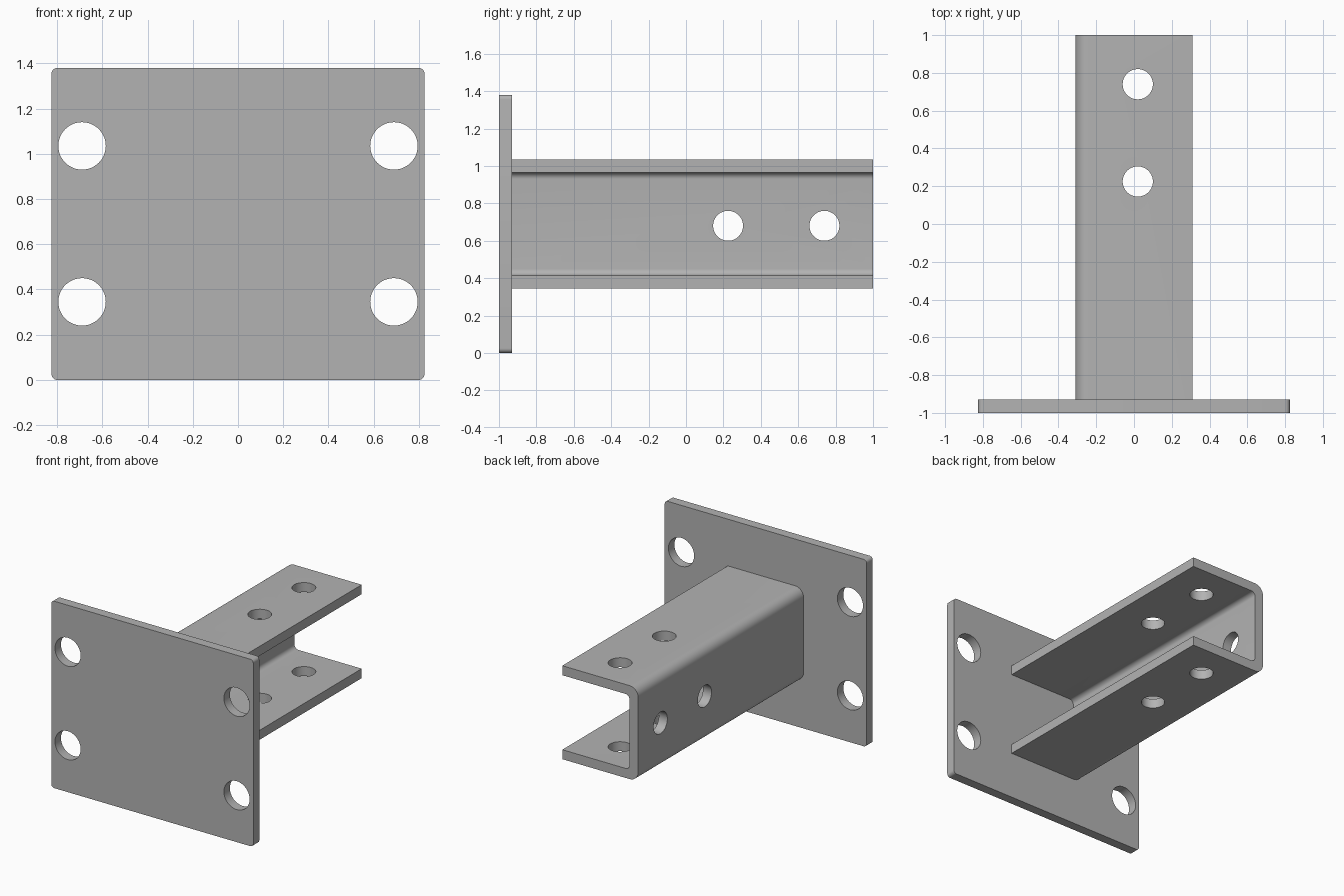
import bpy, bmesh
from math import radians, cos, sin, pi
from mathutils import Vector, Matrix

default = bpy.data.objects.get("Cube")
if default:
    bpy.data.objects.remove(default, do_unlink=True)

steel = bpy.data.materials.new("steel grey")
steel.use_nodes = True
GREY = (0.45, 0.45, 0.45, 1)
steel.diffuse_color = GREY
steel.node_tree.nodes["Principled BSDF"].inputs["Base Color"].default_value = GREY


def rounded(corners, steps=8):
    """Outline in (x, z) from (x, z, radius) corners."""
    points = []
    for i, (x, z, r) in enumerate(corners):
        p = Vector((x, z))
        if r == 0:
            points.append(p)
            continue
        a = (Vector(corners[i - 1][:2]) - p).normalized()
        b = (Vector(corners[(i + 1) % len(corners)][:2]) - p).normalized()
        for k in range(steps + 1):
            t = pi / 2 * k / steps
            points.append(p + r * (a * (1 - sin(t)) + b * (1 - cos(t))))
    return points


def extrude(name, outline, y0, y1):
    """Solid made by sweeping an outline along y."""
    bm = bmesh.new()
    face = bm.faces.new([bm.verts.new((p.x, y0, p.y)) for p in outline])
    new = bmesh.ops.extrude_face_region(bm, geom=[face])["geom"]
    verts = [v for v in new if isinstance(v, bmesh.types.BMVert)]
    bmesh.ops.translate(bm, verts=verts, vec=(0, y1 - y0, 0))
    bmesh.ops.recalc_face_normals(bm, faces=bm.faces)
    mesh = bpy.data.meshes.new(name)
    bm.to_mesh(mesh)
    bm.free()
    mesh.materials.append(steel)
    obj = bpy.data.objects.new(name, mesh)
    bpy.context.collection.objects.link(obj)
    return obj


def drill(obj, centre, radius, axis, length):
    """Cut a round hole through obj along an axis."""
    turn = {"X": Matrix.Rotation(pi / 2, 4, "Y"),
            "Y": Matrix.Rotation(pi / 2, 4, "X"),
            "Z": Matrix.Identity(4)}[axis]
    bm = bmesh.new()
    bmesh.ops.create_cone(bm, cap_ends=True, segments=48, radius1=radius,
                          radius2=radius, depth=length,
                          matrix=Matrix.Translation(centre) @ turn)
    mesh = bpy.data.meshes.new("hole_cutter")
    bm.to_mesh(mesh)
    bm.free()
    mesh.materials.append(steel)
    cutter = bpy.data.objects.new("hole_cutter", mesh)
    cutter.hide_render = True
    bpy.context.collection.objects.link(cutter)
    mod = obj.modifiers.new("hole", "BOOLEAN")
    mod.operation = "DIFFERENCE"
    mod.solver = "EXACT"
    mod.object = cutter
    bpy.context.view_layer.objects.active = obj
    bpy.ops.object.modifier_apply(modifier=mod.name)
    bpy.data.objects.remove(cutter, do_unlink=True)


def finish(obj):
    bpy.ops.object.select_all(action="DESELECT")
    obj.select_set(True)
    bpy.context.view_layer.objects.active = obj
    bpy.ops.object.shade_smooth_by_angle(angle=radians(30))


# Mounting plate with four bolt holes
W, H, R = 0.825, 1.38, 0.025
plate = extrude("mounting_plate",
                rounded([(-W, 0, R), (W, 0, R), (W, H, R), (-W, H, R)]),
                -1, -0.93)
for x in (-0.69, 0.69):
    for z in (0.345, 1.035):
        drill(plate, (x, -0.965, z), 0.105, "Y", 0.4)
finish(plate)

# Bent channel, open towards +x
X, LOW, HIGH, T = 0.31, 0.345, 1.035, 0.07
OUTER, INNER = 0.07, 0.035
channel = extrude("channel_arm", rounded([
    (X, LOW, 0), (X, LOW + T, 0),
    (-X + T, LOW + T, INNER), (-X + T, HIGH - T, INNER),
    (X, HIGH - T, 0), (X, HIGH, 0),
    (-X, HIGH, OUTER), (-X, LOW, OUTER)]), -0.93, 1)

# Pin holes through both flanges and through the web
for y in (0.225, 0.74):
    drill(channel, (0.02, y, 0.69), 0.08, "Z", 1)
    drill(channel, (-X, y, 0.68), 0.08, "X", 0.3)
finish(channel)
